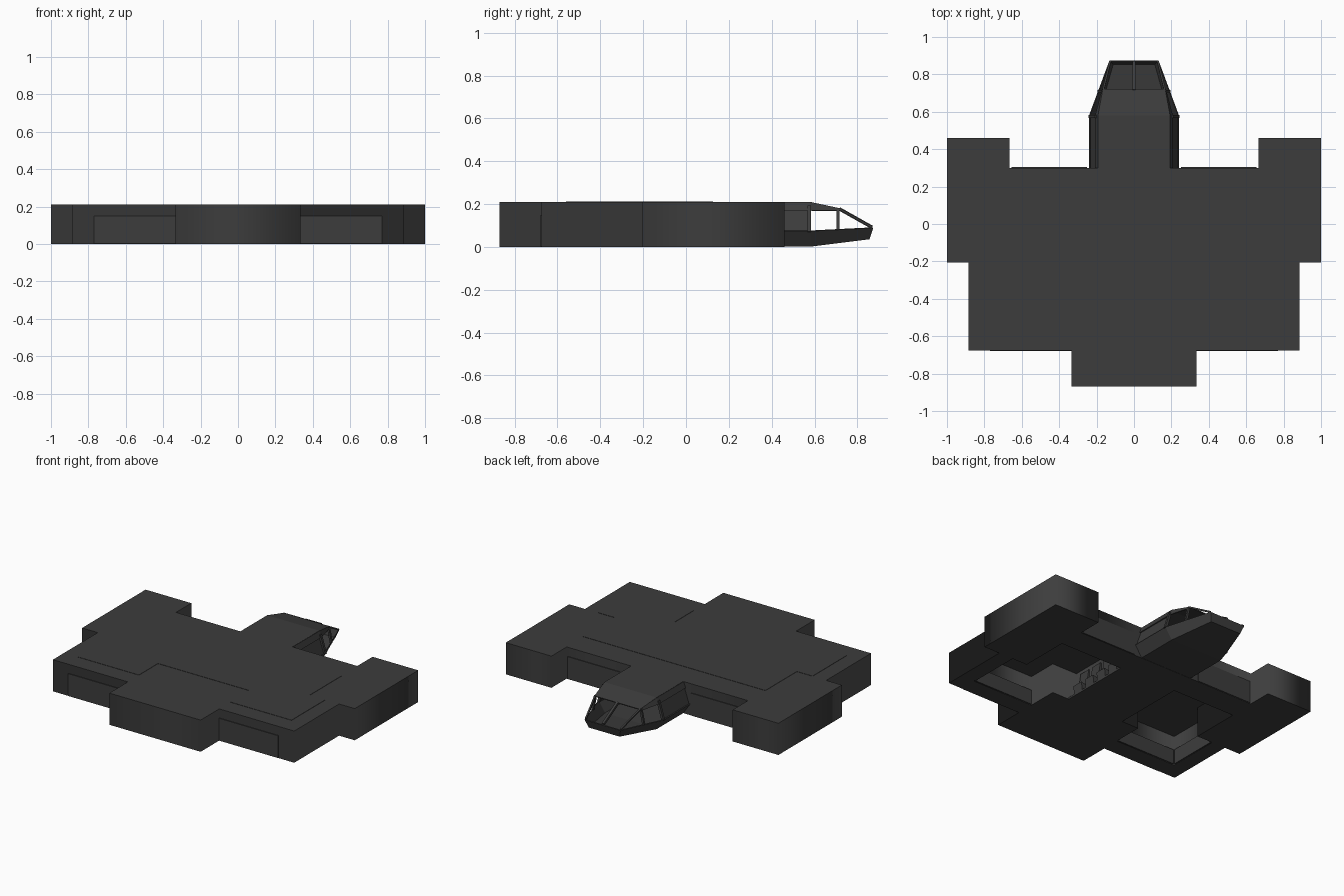
import bpy, bmesh
from mathutils import Vector

if "Cube" in bpy.data.objects:
    bpy.data.objects.remove(bpy.data.objects["Cube"])

grey = bpy.data.materials.new("dark_grey")
grey.diffuse_color = (0.046, 0.046, 0.046, 1)
grey.use_nodes = True
grey.node_tree.nodes["Principled BSDF"].inputs["Base Color"].default_value = grey.diffuse_color


def mesh_object(name, verts, faces, thickness=0):
    bm = bmesh.new()
    vs = [bm.verts.new(v) for v in verts]
    for f in faces:
        bm.faces.new([vs[i] for i in f])
    bmesh.ops.recalc_face_normals(bm, faces=bm.faces)
    me = bpy.data.meshes.new(name)
    bm.to_mesh(me)
    bm.free()
    me.materials.append(grey)
    ob = bpy.data.objects.new(name, me)
    bpy.context.collection.objects.link(ob)
    if thickness:
        m = ob.modifiers.new("thickness", 'SOLIDIFY')
        m.thickness, m.offset = thickness, 0
    return ob


def slab(name, loops, z0, z1):
    """Flat outline with optional holes, extruded from z0 to z1."""
    cu = bpy.data.curves.new(name, 'CURVE')
    cu.dimensions, cu.fill_mode, cu.extrude = '2D', 'BOTH', (z1 - z0) / 2
    for loop in loops:
        sp = cu.splines.new('POLY')
        sp.points.add(len(loop) - 1)
        for p, (x, y) in zip(sp.points, loop):
            p.co = (x, y, 0, 1)
        sp.use_cyclic_u = True
    cu.materials.append(grey)
    ob = bpy.data.objects.new(name, cu)
    ob.location.z = (z0 + z1) / 2
    bpy.context.collection.objects.link(ob)
    bpy.ops.object.select_all(action='DESELECT')
    ob.select_set(True)
    bpy.context.view_layer.objects.active = ob
    bpy.ops.object.convert(target='MESH')
    return ob


def box(name, lo, hi):
    v = [(x, y, z) for x in (lo[0], hi[0]) for y in (lo[1], hi[1]) for z in (lo[2], hi[2])]
    return mesh_object(name, v, [(0, 1, 3, 2), (4, 5, 7, 6), (0, 1, 5, 4),
                                 (2, 3, 7, 6), (0, 2, 6, 4), (1, 3, 7, 5)])


def prism_y(name, profile, y0, y1):
    n = len(profile)
    v = [(x, y, z) for y in (y0, y1) for x, z in profile]
    f = [tuple(range(n)), tuple(range(n, 2 * n))]
    f += [(i, (i + 1) % n, n + (i + 1) % n, n + i) for i in range(n)]
    return mesh_object(name, v, f)


def beam(name, a, b, w=0.01):
    a, b = Vector(a), Vector(b)
    d = (b - a).normalized()
    s = d.cross(Vector((1, 0, 0))).normalized() * w / 2
    t = d.cross(s).normalized() * w / 2
    v = [p + q for p in (a, b) for q in (s + t, s - t, -s - t, -s + t)]
    return mesh_object(name, v, [(0, 1, 2, 3), (4, 5, 6, 7)] +
                       [(i, (i + 1) % 4, 4 + (i + 1) % 4, 4 + i) for i in range(4)])


def mirrored(half):
    return half + [(-x, y) for x, y in reversed(half)]


# Main hull with two bays open below
outer = mirrored([(0.24, 0.30), (0.665, 0.30), (0.665, 0.46), (1, 0.46), (1, -0.205),
                  (0.885, -0.205), (0.885, -0.675), (0.335, -0.675), (0.335, -0.87)])
bay = [(0.67, 0.125), (0.67, -0.205), (0.785, -0.205), (0.785, -0.56),
       (0.335, -0.56), (0.335, -0.36)]
bay_r = [(0.15, 0.125)] + bay + [(0.15, -0.36)]
bay_l = [(-x, y) for x, y in bay_r]
slab("hull", [outer, bay_r, bay_l], 0, 0.21)
slab("roof_panel", [mirrored(bay)], 0.198, 0.212)
box("aisle_floor", (-0.21, -0.36, 0), (0.21, 0.125, 0.012))

for s, side in ((1, "right"), (-1, "left")):
    # Seats along the aisle
    for i in range(4):
        y = -0.31 + i * 0.108
        prof = [(0.15, 0.012), (0.21, 0.012), (0.215, 0.065), (0.175, 0.055), (0.158, 0.17), (0.15, 0.17)]
        prism_y("seat_" + side, [(s * x, z) for x, z in prof], y, y + 0.075)
    # Thin door panels on the outer and inner walls
    for nm, x0, x1, y0, y1, h in (("rear_panel", 0.335, 0.77, -0.68, -0.67, 0.15),
                                  ("front_panel", 0.25, 0.655, 0.297, 0.305, 0.15),
                                  ("bay_rear_panel", 0.34, 0.775, -0.562, -0.553, 0.10),
                                  ("bay_side_panel", 0.778, 0.787, -0.55, -0.21, 0.10)):
        box(nm + "_" + side, (min(s * x0, s * x1), y0, 0.002), (max(s * x0, s * x1), y1, h))

    # Cabin side: recessed rear panel, rail under the roof, window posts
    mesh_object("cabin_side_" + side,
                [(s * 0.23, 0.29, 0.07), (s * 0.23, 0.57, 0.07), (s * 0.193, 0.57, 0.18), (s * 0.193, 0.29, 0.18)],
                [(0, 1, 2, 3)], 0.006)
    mesh_object("roof_rail_" + side,
                [(s * 0.19, 0.29, 0.209), (s * 0.205, 0.29, 0.17), (s * 0.19, 0.58, 0.209),
                 (s * 0.205, 0.58, 0.17), (s * 0.165, 0.715, 0.18), (s * 0.17, 0.715, 0.168)],
                [(0, 1, 3, 2), (2, 3, 5, 4)], 0.006)
    beam("window_post_rear_" + side, (s * 0.236, 0.575, 0.07), (s * 0.2, 0.575, 0.19), 0.016)
    beam("window_post_front_" + side, (s * 0.187, 0.71, 0.08), (s * 0.167, 0.71, 0.178), 0.014)
    beam("windscreen_edge_" + side, (s * 0.165, 0.715, 0.178), (s * 0.128, 0.868, 0.092), 0.01)

# Cabin roof
mesh_object("cabin_roof", [(-0.19, 0.29, 0.207), (0.19, 0.29, 0.207), (-0.19, 0.58, 0.207), (0.19, 0.58, 0.207),
                           (-0.167, 0.72, 0.177), (0.167, 0.72, 0.177)], [(0, 1, 3, 2), (2, 3, 5, 4)], 0.006)
beam("windscreen_centre_bar", (0, 0.715, 0.178), (0, 0.868, 0.092), 0.016)

# Open nose tub: stations of (y bottom, half bottom, z bottom, y top, half top, z top)
verts, faces = [], []
for yb, wb, zb, yt, wt, zt in ((0.29, 0.19, 0.004, 0.29, 0.238, 0.075),
                               (0.58, 0.19, 0.004, 0.58, 0.238, 0.075),
                               (0.855, 0.112, 0.038, 0.872, 0.13, 0.09)):
    verts += [(-wt, yt, zt), (-wb, yb, zb), (wb, yb, zb), (wt, yt, zt)]
for a in (0, 4):
    faces += [(a + i, a + i + 1, a + i + 5, a + i + 4) for i in range(3)]
faces.append((8, 9, 10, 11))
mesh_object("nose_tub", verts, faces, 0.006)
